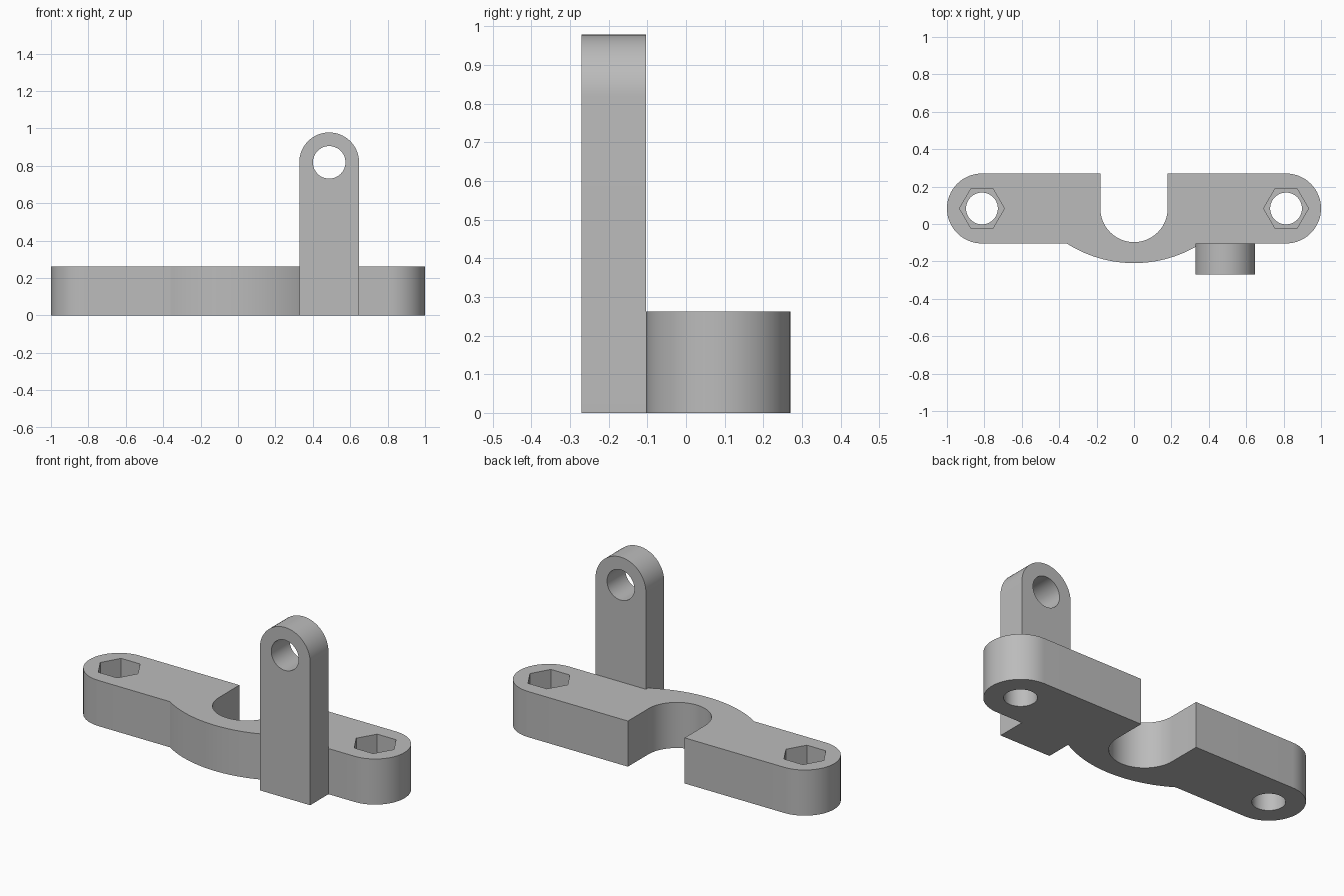
import bpy, bmesh
from math import pi, sin, cos, atan2, radians
from mathutils import Matrix

default = bpy.data.objects.get("Cube")
if default:
    bpy.data.objects.remove(default, do_unlink=True)

# Main dimensions
HEIGHT = 0.262
MID_Y = 0.083
END_X, END_R = 0.813, 0.187
SLOT_R = 0.18
BULGE_HALF, BULGE_SAG = 0.36, 0.105
TAB_X, TAB_R, TAB_Z = 0.4875, 0.16, 0.818
TAB_FRONT, TAB_BACK = -0.27, MID_Y - END_R

grey = bpy.data.materials.new("plain grey")
grey.use_nodes = True
colour = (0.5, 0.5, 0.5, 1)
grey.diffuse_color = colour
grey.node_tree.nodes["Principled BSDF"].inputs["Base Color"].default_value = colour


def arc(cx, cy, r, start, end, n=32):
    """Points along an arc, angles in radians."""
    angles = [start + (end - start) * i / n for i in range(n + 1)]
    return [(cx + r * cos(a), cy + r * sin(a)) for a in angles]


def prism(name, outline, low, high, turn=Matrix()):
    """Extrude a flat outline from low to high, then turn it."""
    bm = bmesh.new()
    face = bm.faces.new([bm.verts.new((x, y, low)) for x, y in outline])
    up = bmesh.ops.extrude_face_region(bm, geom=[face])["geom"]
    verts = [v for v in up if isinstance(v, bmesh.types.BMVert)]
    bmesh.ops.translate(bm, vec=(0, 0, high - low), verts=verts)
    bmesh.ops.transform(bm, matrix=turn, verts=bm.verts)
    bmesh.ops.recalc_face_normals(bm, faces=bm.faces)
    mesh = bpy.data.meshes.new(name)
    bm.to_mesh(mesh)
    bm.free()
    mesh.materials.append(grey)
    obj = bpy.data.objects.new(name, mesh)
    bpy.context.collection.objects.link(obj)
    return obj


def finish(obj, cutters):
    """Cut holes, bake the result, and smooth the round walls."""
    for cutter in cutters:
        mod = obj.modifiers.new("cut", "BOOLEAN")
        mod.operation = "DIFFERENCE"
        mod.solver = "EXACT"
        mod.object = cutter
    bpy.ops.object.select_all(action="DESELECT")
    bpy.context.view_layer.objects.active = obj
    obj.select_set(True)
    for mod in list(obj.modifiers):
        bpy.ops.object.modifier_apply(modifier=mod.name)
    for cutter in cutters:
        bpy.data.objects.remove(cutter, do_unlink=True)
    bpy.ops.object.shade_smooth_by_angle(angle=radians(25))


# Clamp plate: rounded ends, open slot at the back, bulged front
bulge_r = (BULGE_HALF ** 2 + BULGE_SAG ** 2) / (2 * BULGE_SAG)
bulge_y = MID_Y - END_R - BULGE_SAG + bulge_r
half = atan2(BULGE_HALF, bulge_r - BULGE_SAG)
back_y = MID_Y + END_R
outline = (
    arc(0, bulge_y, bulge_r, -pi / 2 - half, -pi / 2 + half)
    + arc(END_X, MID_Y, END_R, -pi / 2, pi / 2)
    + [(SLOT_R, back_y)]
    + arc(0, MID_Y, SLOT_R, 0, -pi)
    + [(-SLOT_R, back_y)]
    + arc(-END_X, MID_Y, END_R, pi / 2, 3 * pi / 2)
)
plate = prism("clamp_plate", outline, 0, HEIGHT)

# Bolt holes with hexagonal nut pockets
cutters = []
for side in (-1, 1):
    x = side * END_X
    cutters.append(prism("bolt_hole_cutter",
                         arc(x, MID_Y, 0.085, 0, 2 * pi, 48)[:-1], -0.1, 0.4))
    cutters.append(prism("nut_pocket_cutter",
                         arc(x, MID_Y, 0.12, 0, 2 * pi, 6)[:-1], HEIGHT / 2, 0.4))
finish(plate, cutters)

# Upright lug with a round top and a cross hole
stand = Matrix.Rotation(pi / 2, 4, "X")
lug = prism("upright_lug",
            [(TAB_X - TAB_R, 0), (TAB_X + TAB_R, 0)]
            + arc(TAB_X, TAB_Z, TAB_R, 0, pi),
            -TAB_BACK, -TAB_FRONT, stand)
finish(lug, [prism("pivot_hole_cutter",
                   arc(TAB_X, TAB_Z, 0.087, 0, 2 * pi, 48)[:-1], 0, 0.5, stand)])
